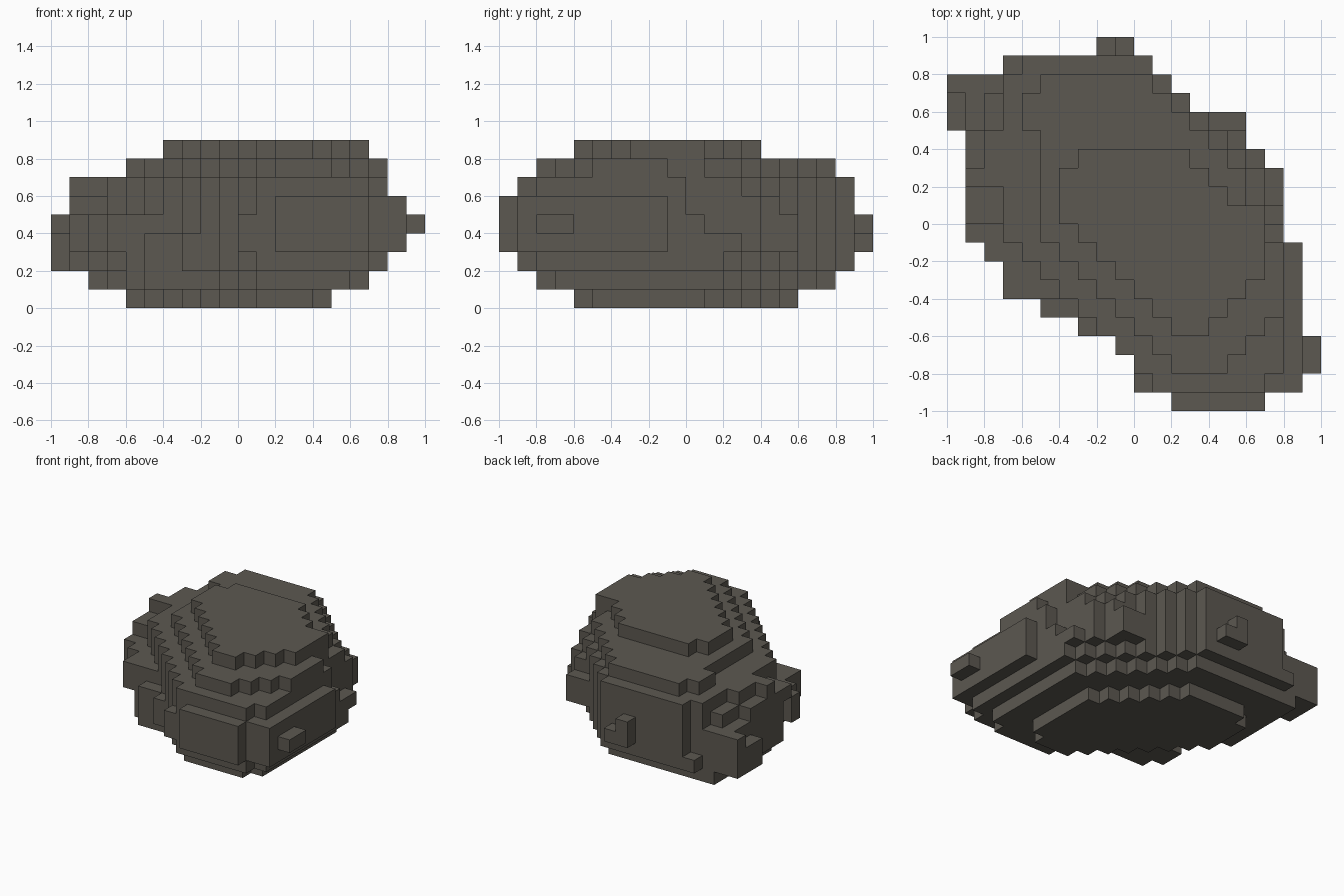
import bpy, bmesh
from mathutils import Vector
from itertools import product

CELL = 0.1

if "Cube" in bpy.data.objects:
    bpy.data.objects.remove(bpy.data.objects["Cube"])

# Stacked block layers, bottom to top. Each is an eight-sided footprint:
# x range, y range, range of x + y, range of x - y (in whole blocks)
layers = [
    ((-6, 4), (-6, 5), (-5, 4), (-10, 9)),
    ((-8, 6), (-8, 7), (-7, 7), (-15, 13)),
    ((-9, 7), (-9, 8), (-8, 8), (-15, 15)),
    ((-9, 7), (-10, 8), (-8, 8), (-14, 16)),
    ((-9, 7), (-10, 8), (-8, 8), (-14, 16)),
    ((-8, 7), (-10, 8), (-8, 8), (-14, 16)),
    ((-7, 7), (-9, 8), (-8, 8), (-14, 15)),
    ((-5, 7), (-8, 7), (-6, 7), (-12, 12)),
    ((-4, 6), (-6, 3), (-4, 5), (-6, 9)),
]

# Ledges on the right end and the back: x, y and z ranges
end_ledges = [
    ((8, 8), (-9, -2), (3, 5)),
    ((9, 9), (-8, -7), (4, 4)),
    ((-2, -2), (9, 9), (3, 4)),
    ((-1, -1), (9, 9), (3, 3)),
    ((3, 5), (5, 5), (3, 4)),
    ((4, 5), (4, 4), (3, 5)),
    ((6, 6), (3, 3), (3, 5)),
    ((7, 7), (2, 2), (3, 3)),
    ((5, 6), (0, 0), (8, 8)),
]

# Ledges and knobs on the rough left and front sides
rough_ledges = [
    ((-10, -8), (7, 7), (2, 4)),
    ((-9, -9), (5, 6), (2, 4)),
    ((-10, -10), (5, 6), (2, 3)),
    ((-9, -9), (0, 4), (5, 5)),
    ((-9, -9), (2, 2), (6, 6)),
    ((-8, -8), (2, 4), (6, 6)),
    ((-6, -6), (5, 6), (7, 7)),
    ((-9, -8), (-1, -1), (3, 4)),
    ((-8, -7), (-2, -2), (3, 4)),
    ((-7, -7), (-4, -3), (3, 4)),
    ((-6, -2), (-4, -3), (1, 4)),
    ((-5, -2), (-5, -5), (1, 3)),
    ((-3, -2), (-6, -6), (2, 3)),
    ((0, 0), (-9, -9), (3, 4)),
]

# Notches chipped out of the right shoulder
notches = [
    ((7, 7), (0, 1), (5, 7)),
    ((7, 7), (1, 1), (4, 4)),
    ((7, 7), (-1, -1), (7, 7)),
    ((6, 6), (1, 1), (7, 7)),
]


def within(value, limits):
    return limits[0] <= value <= limits[1]


def span(limits):
    return range(limits[0], limits[1] + 1)


# Fill the set of occupied blocks
blocks = set()
for z, (xs, ys, sums, differences) in enumerate(layers):
    for x, y in product(span(xs), span(ys)):
        if within(x + y, sums) and within(x - y, differences):
            blocks.add((x, y, z))
for xs, ys, zs in end_ledges + rough_ledges:
    blocks.update(product(span(xs), span(ys), span(zs)))
for xs, ys, zs in notches:
    blocks.difference_update(product(span(xs), span(ys), span(zs)))

# Build only the outer block faces
bm = bmesh.new()
corners = {}


def corner(position):
    key = tuple(round(value) for value in position)
    if key not in corners:
        corners[key] = bm.verts.new(Vector(key) * CELL)
    return corners[key]


for block in blocks:
    centre = Vector(block) + Vector((0.5, 0.5, 0.5))
    for axis, side in product(range(3), (-1, 1)):
        normal = Vector((0, 0, 0))
        normal[axis] = side
        neighbour = tuple(int(a + b) for a, b in zip(block, normal))
        if neighbour in blocks:
            continue
        u = Vector((0, 0, 0))
        u[(axis + 1) % 3] = 0.5
        v = normal.cross(u)
        middle = centre + normal / 2
        bm.faces.new([corner(middle + a * u + b * v)
                      for a, b in ((-1, -1), (1, -1), (1, 1), (-1, 1))])

# Merge flat neighbours into clean stepped faces
bmesh.ops.dissolve_limit(bm, angle_limit=0.01, verts=bm.verts, edges=bm.edges)
mesh = bpy.data.meshes.new("rock")
bm.to_mesh(mesh)
bm.free()

# Dull grey-brown stone
stone = bpy.data.materials.new("grey_brown_stone")
stone.use_nodes = True
colour = (0.107, 0.098, 0.082, 1)
stone.diffuse_color = colour
stone.node_tree.nodes["Principled BSDF"].inputs["Base Color"].default_value = colour
mesh.materials.append(stone)

rock = bpy.data.objects.new("rock", mesh)
bpy.context.collection.objects.link(rock)
